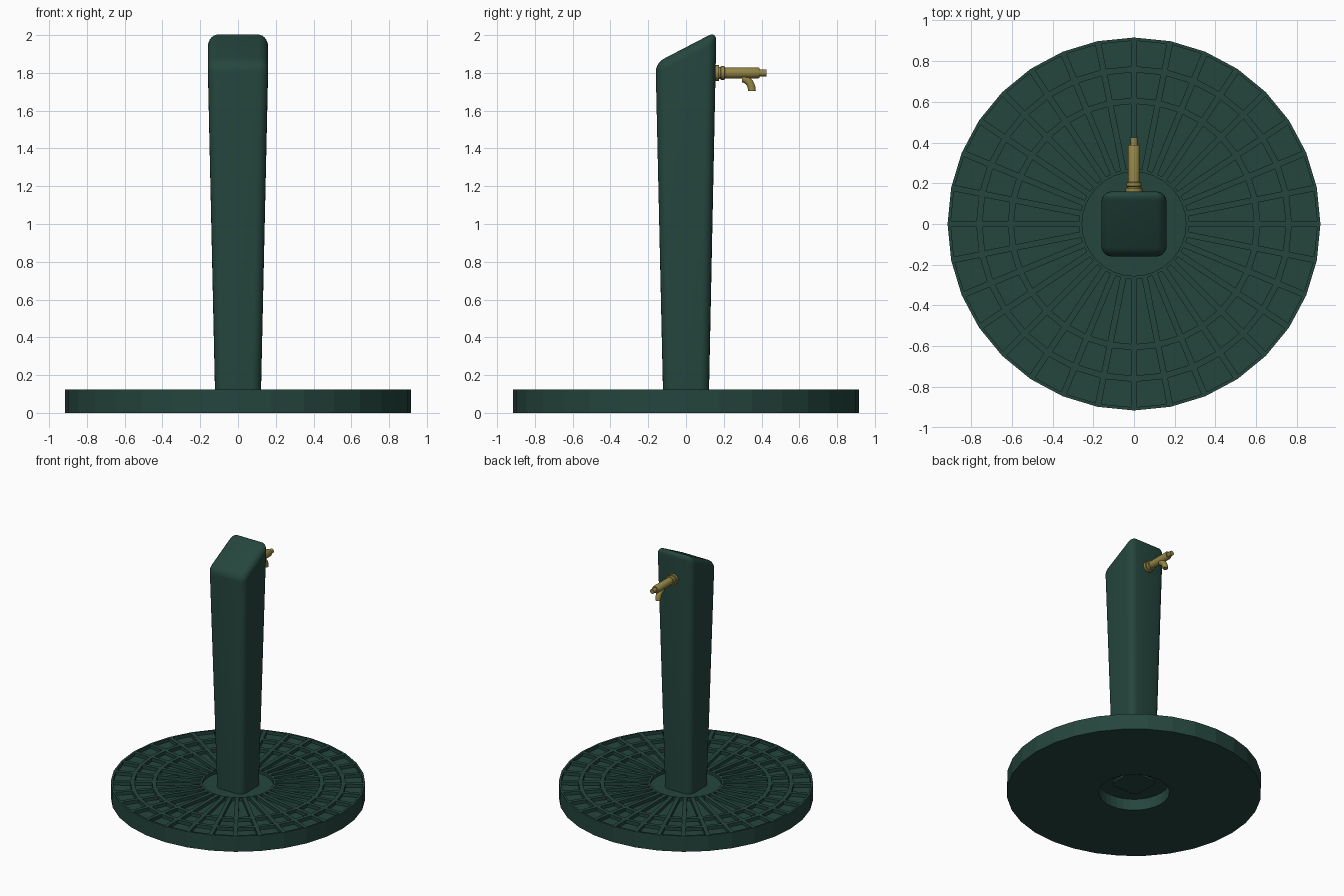
import bpy, bmesh, math
from mathutils import Matrix, Vector

if "Cube" in bpy.data.objects:
    bpy.data.objects.remove(bpy.data.objects["Cube"])


def material(name, rgb):
    m = bpy.data.materials.new(name)
    m.diffuse_color = (*rgb, 1)
    m.use_nodes = True
    m.node_tree.nodes["Principled BSDF"].inputs["Base Color"].default_value = m.diffuse_color
    return m


GREEN = material("green_paint", (0.018, 0.06, 0.047))
BRASS = material("brass", (0.30, 0.24, 0.06))


def finish(bm, name, mat, smooth=True):
    me = bpy.data.meshes.new(name)
    bm.to_mesh(me)
    bm.free()
    me.materials.append(mat)
    ob = bpy.data.objects.new(name, me)
    bpy.context.collection.objects.link(ob)
    if smooth:
        bpy.ops.object.select_all(action='DESELECT')
        ob.select_set(True)
        bpy.context.view_layer.objects.active = ob
        bpy.ops.object.shade_smooth_by_angle(angle=math.radians(40))
    return ob


def lathe(profile, sides):
    """Revolve (radius, z) points around z."""
    bm = bmesh.new()
    rings = []
    for r, z in profile:
        rings.append([bm.verts.new((r * math.cos(a), r * math.sin(a), z))
                      for a in (2 * math.pi * i / sides for i in range(sides))])
    for a, b in zip(rings, rings[1:]):
        for i in range(sides):
            j = (i + 1) % sides
            bm.faces.new((a[i], a[j], b[j], b[i]))
    bmesh.ops.remove_doubles(bm, verts=bm.verts[:], dist=1e-5)
    bmesh.ops.recalc_face_normals(bm, faces=bm.faces[:])
    return bm


# Round grate base: top faces inset and sunk into pockets
TOP, R_IN, R_OUT = 0.125, 0.255, 0.915
bm = lathe([(0, 0.10), (R_IN, 0.10), (R_IN, TOP), (0.605, TOP), (0.76, TOP),
            (R_OUT, TOP), (R_OUT, 0), (R_IN, 0), (R_IN, 0.09), (0, 0.09)], 32)
cells = [f for f in bm.faces
         if f.normal.z > 0.9 and f.calc_center_median().z > TOP - 0.005]
bmesh.ops.inset_individual(bm, faces=cells, thickness=0.015, use_even_offset=True)
pockets = bmesh.ops.extrude_discrete_faces(bm, faces=cells)["faces"]
bmesh.ops.translate(bm, verts=list({v for f in pockets for v in f.verts}),
                    vec=(0, 0, -0.025))
finish(bm, "grate_base", GREEN, smooth=False)

# Tapered post with slanted top and rounded edges
bm = bmesh.new()
bmesh.ops.create_cube(bm, size=2)
for v in bm.verts:
    top = v.co.z > 0
    w = 0.161 if top else 0.121
    y = v.co.y * w
    v.co = (v.co.x * w, y, 1.936 + 0.52 * y if top else 0.075)
edges = [e for e in bm.edges if any(v.co.z > 1 for v in e.verts)]
bmesh.ops.bevel(bm, geom=edges, offset=0.05, offset_type='OFFSET',
                segments=5, profile=0.5, affect='EDGES')
finish(bm, "post", GREEN)

# Tap body: flange, collar, barrel and tip along +y
bm = lathe([(0, 0.13), (0.042, 0.13), (0.042, 0.176), (0.032, 0.176),
            (0.032, 0.182), (0.037, 0.186), (0.037, 0.204), (0.029, 0.206),
            (0.029, 0.382), (0.026, 0.388), (0.018, 0.388), (0.018, 0.425),
            (0, 0.425)], 20)
bm.transform(Matrix.Translation((0, 0, 1.8)) @ Matrix.Rotation(-math.pi / 2, 4, 'X'))
finish(bm, "tap_body", BRASS)

# Curved spout: circles swept along a downward bend
bm = bmesh.new()
rings, n = [], 14
for k in range(8):
    t = math.pi / 2 * k / 7
    centre = Vector((0, 0.297 + 0.052 * math.sin(t), 1.705 + 0.065 * math.cos(t)))
    out = Vector((0, math.sin(t), math.cos(t)))
    rings.append([bm.verts.new(centre + 0.021 * (
        math.cos(2 * math.pi * i / n) * Vector((1, 0, 0)) +
        math.sin(2 * math.pi * i / n) * out)) for i in range(n)])
for a, b in zip(rings, rings[1:]):
    for i in range(n):
        j = (i + 1) % n
        bm.faces.new((a[i], a[j], b[j], b[i]))
bm.faces.new(rings[0])
bm.faces.new(rings[-1])
bmesh.ops.recalc_face_normals(bm, faces=bm.faces[:])
finish(bm, "tap_spout", BRASS)
